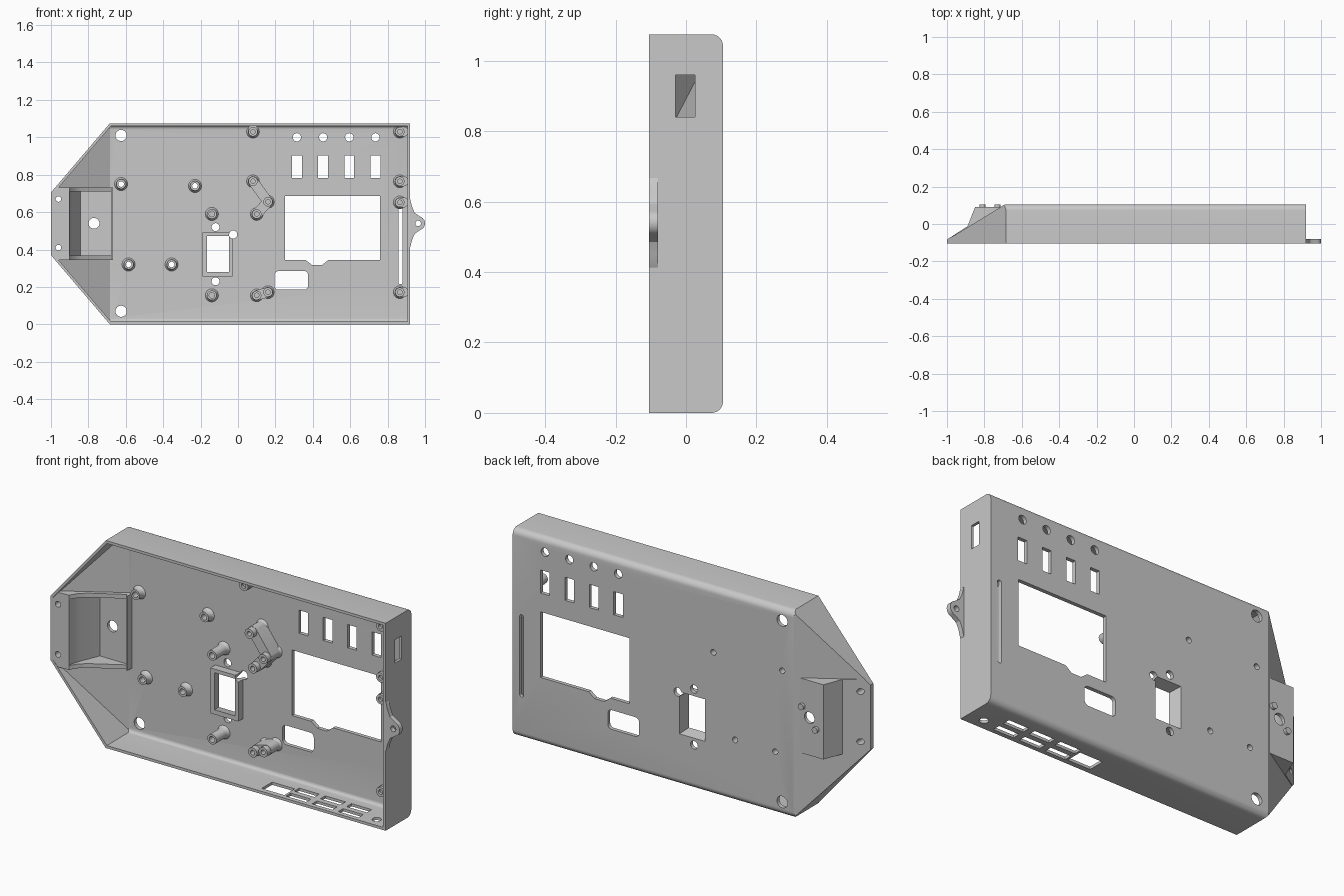
import bpy, bmesh, math
from mathutils import Vector

if "Cube" in bpy.data.objects:
    bpy.data.objects.remove(bpy.data.objects["Cube"])

GREY = (0.58, 0.58, 0.58, 1)
grey = bpy.data.materials.new("plain grey")
grey.use_nodes = True
grey.diffuse_color = GREY
grey.node_tree.nodes["Principled BSDF"].inputs["Base Color"].default_value = GREY

BACK, FRONT, TOP, RIGHT = 0.105, -0.105, 1.075, 0.92
FLOOR = 0.085


def make(name, bm):
    """Turn one closed body into an object with outward normals."""
    bm.normal_update()
    bmesh.ops.recalc_face_normals(bm, faces=bm.faces[:])
    if bm.calc_volume(signed=True) < 0:
        bmesh.ops.reverse_faces(bm, faces=bm.faces[:])
    mesh = bpy.data.meshes.new(name)
    bm.to_mesh(mesh)
    bm.free()
    mesh.materials.append(grey)
    ob = bpy.data.objects.new(name, mesh)
    bpy.context.collection.objects.link(ob)
    return ob


def activate(ob):
    bpy.ops.object.select_all(action='DESELECT')
    ob.select_set(True)
    bpy.context.view_layer.objects.active = ob


def combine(target, other, operation):
    mod = target.modifiers.new("combine", 'BOOLEAN')
    mod.operation, mod.solver, mod.object = operation, 'EXACT', other
    activate(target)
    bpy.ops.object.modifier_apply(modifier=mod.name)
    bpy.data.objects.remove(other)


def stitch(bm, a, b):
    for i in range(len(a)):
        j = (i + 1) % len(a)
        bm.faces.new((a[i], a[j], b[j], b[i]))


def prism(pts, lo, hi, axis='y', end_pts=None):
    """Extrude a 2D outline along y (outline in x, z), z (x, y) or x (y, z)."""
    bm = bmesh.new()
    place = {'y': lambda p, d: (p[0], d, p[1]),
             'z': lambda p, d: (p[0], p[1], d),
             'x': lambda p, d: (d, p[0], p[1])}[axis]
    a = [bm.verts.new(place(p, lo)) for p in pts]
    b = [bm.verts.new(place(p, hi)) for p in (end_pts or pts)]
    bm.faces.new(a[::-1])
    bm.faces.new(b)
    stitch(bm, a, b)
    bm.normal_update()
    return bm


def rect(x0, x1, z0, z1):
    return [(x0, z0), (x1, z0), (x1, z1), (x0, z1)]


def arc(x, z, r, start, end, n):
    return [(x + r * math.cos(math.radians(start + (end - start) * i / n)),
             z + r * math.sin(math.radians(start + (end - start) * i / n))) for i in range(n + 1)]


def circle(x, z, r):
    return arc(x, z, r, 0, 360, 24)[:-1]


def rounded(x0, x1, z0, z1, r):
    return (arc(x1 - r, z1 - r, r, 0, 90, 5) + arc(x0 + r, z1 - r, r, 90, 180, 5)
            + arc(x0 + r, z0 + r, r, 180, 270, 5) + arc(x1 - r, z0 + r, r, 270, 360, 5))


def capsule(p, q, r):
    t = math.degrees(math.atan2(q[1] - p[1], q[0] - p[0]))
    return arc(*p, r, t + 90, t + 270, 10) + arc(*q, r, t - 90, t + 90, 10)


def clip(bm, point, normal, inset):
    n = Vector(normal).normalized()
    bmesh.ops.bisect_plane(bm, geom=bm.verts[:] + bm.edges[:] + bm.faces[:],
                           plane_co=Vector(point) - n * inset, plane_no=n, clear_outer=True)
    bmesh.ops.edgeloop_fill(bm, edges=[e for e in bm.edges if e.is_boundary])
    bm.normal_update()


def clip_corners(bm, inset):
    clip(bm, (-1, 0, 0.37), (-0.37, 0, -0.315), inset)
    clip(bm, (-1, 0, TOP - 0.37), (-0.37, 0, 0.315), inset)


def tray(wall, thick, front):
    """Tapered tray body with rounded long back edges."""
    r, back = 0.032 - wall, BACK - thick
    lo, hi = wall, TOP - wall
    outline = [(front, lo)] + arc(back - r, lo + r, r, -90, 0, 6)
    outline += arc(back - r, hi - r, r, 0, 90, 6) + [(front, hi)]
    bm = prism(outline, -1 + wall, RIGHT - wall, 'x')
    clip_corners(bm, wall)
    clip(bm, (-0.69, BACK, 0), (-0.19, 0.31, 0), thick)
    return bm


# Tray shell
shell = make("tray_shell", tray(0, 0, FRONT))
parts = [shell]


def add(bm):
    combine(shell, make("addition", bm), 'UNION')


def cut(bm):
    combine(shell, make("cutter", bm), 'DIFFERENCE')


cut(tray(0.014, BACK - FLOOR, -0.3))

# End pod with its mounting flange
pod = prism([(-1, FRONT), (-1, -0.083), (-0.89, -0.012), (-0.85, 0.09), (-0.67, 0.09),
             (-0.67, 0.07), (-0.84, -0.03), (-0.875, -0.06), (-0.9, FRONT + 0.005)],
            0.345, 0.732, 'z')
clip_corners(pod, 0)
add(pod)
cut(prism([(-0.9, -0.2), (-0.9, -0.08), (-0.885, -0.03), (-0.842, 0.072), (-0.68, 0.072),
           (-0.68, -0.2)], 0.367, 0.71, 'z'))

# Raised frame, thin rib and side lug
add(prism(rect(-0.19, -0.03, 0.255, 0.49), 0.045, 0.095))
add(prism(rect(-0.678, -0.668, 0.345, 0.732), 0.05, 0.095))
lower = [(0.91, 0.40), (0.922, 0.415), (0.93, 0.45), (0.945, 0.485)]
upper = [(x, 2 * 0.54 - z) for x, z in reversed(lower)]
add(prism(lower + arc(0.963, 0.54, 0.037, -70, 70, 12) + upper, FRONT, -0.08))


# Openings in the back panel
def through(pts, lo=-0.06):
    cut(prism(pts, lo, 0.2))


for i in range(4):
    x = 0.315 + 0.14 * i
    through(circle(x, 1.0, 0.022))
    through(rect(x - 0.026, x + 0.026, 0.782, 0.902))
through([(0.25, 0.345), (0.36, 0.345), (0.395, 0.318), (0.45, 0.318), (0.485, 0.345),
         (0.76, 0.345), (0.76, 0.685), (0.25, 0.685)])
through(rounded(0.195, 0.375, 0.185, 0.285, 0.022))
through(rounded(0.858, 0.88, 0.215, 0.64, 0.009))
cut(prism(rect(-0.165, -0.05, 0.28, 0.47), 0.04, 0.11, end_pts=rect(-0.185, -0.035, 0.265, 0.485)))
SHORT = [(-0.625, 0.75), (-0.23, 0.74), (-0.585, 0.32), (-0.355, 0.32)]
for x, z in SHORT:
    through(circle(x, z, 0.015))
for x, z, r in [(-0.625, 1.01, 0.03), (-0.625, 0.07, 0.03), (-0.12, 0.52, 0.021),
                (-0.026, 0.48, 0.022), (-0.12, 0.23, 0.021), (-0.77, 0.54, 0.029)]:
    through(circle(x, z, r))
for x, z in [(-0.96, 0.41), (-0.96, 0.67), (0.963, 0.54)]:
    through(circle(x, z, 0.015), -0.2)

# Openings in the side and bottom walls
cut(prism(rect(-0.03, 0.025, 0.84, 0.96), 0.89, 1.0, 'x'))
for x in (0.39, 0.54, 0.69):
    for y in (-0.062, 0.006):
        cut(prism(rect(x - 0.058, x + 0.058, y - 0.02, y + 0.02), -0.1, 0.03, 'z'))
cut(prism(rect(0.19, 0.32, -0.078, 0.008), -0.1, 0.03, 'z'))
cut(prism(circle(0.83, -0.05, 0.022), -0.1, 0.03, 'z'))


def standoff(name, x, z, height, r=0.026, hole=0.015, open_end=False):
    """Hollow round post with a flared foot, rising from the floor toward the front."""
    bm = bmesh.new()
    profile = [(r + 0.01, 0), (r + 0.003, 0.008), (r, 0.02), (r, height), (hole, height),
               (hole, 0 if open_end else height - 0.04)]
    rings = [[bm.verts.new((px, FLOOR + 0.001 - d, pz)) for px, pz in circle(x, z, rad)]
             for rad, d in profile]
    for a, b in zip(rings, rings[1:]):
        stitch(bm, a, b)
    if open_end:
        stitch(bm, rings[-1], rings[0])
    else:
        bm.faces.new(rings[0])
        bm.faces.new(rings[-1])
    parts.append(make(name, bm))


def web(name, p, q, height):
    parts.append(make(name, prism(capsule(p, q, 0.027), FLOOR - height, FLOOR + 0.002)))


# Standoffs
for x, z in SHORT:
    standoff("short_standoff", x, z, 0.035, open_end=True)
for z in (0.59, 0.155):
    standoff("tall_standoff", -0.14, z, 0.1)

# Linked posts
for p, q in [((0.08, 0.765), (0.16, 0.655)), ((0.16, 0.655), (0.10, 0.59)),
             ((0.10, 0.155), (0.16, 0.172))]:
    web("post_web", p, q, 0.08)
for x, z in [(0.08, 0.765), (0.16, 0.655), (0.10, 0.59), (0.10, 0.155), (0.16, 0.172)]:
    standoff("linked_post", x, z, 0.11, 0.025, 0.012)

# Lid screw posts tied to the walls
for x, z in [(0.865, 1.03), (0.865, 0.765), (0.865, 0.652), (0.865, 0.172), (0.08, 1.03)]:
    end = (0.885, z) if x > 0.5 else (x, 1.04)
    web("screw_post_web", (x, z), end, 0.14)
    standoff("screw_post", x, z, 0.155, 0.025, 0.012)

# Locating pins on the pod
for x, z in [(-0.73, 0.59), (-0.81, 0.49)]:
    parts.append(make("locating_pin", prism(circle(x, z, 0.016), 0.085, BACK)))

for ob in parts:
    activate(ob)
    bpy.ops.object.shade_smooth_by_angle(angle=math.radians(30))
